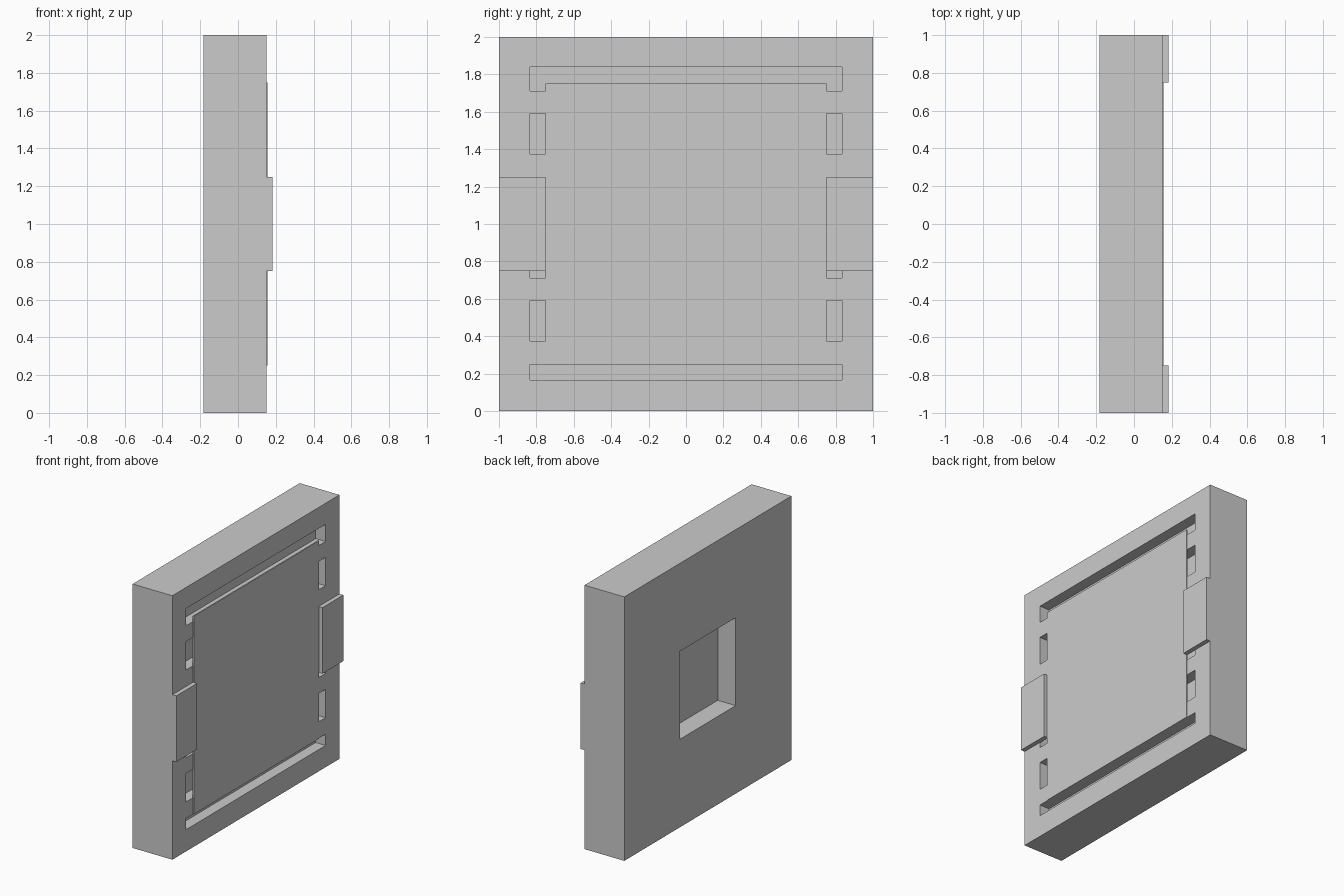
import bpy, bmesh
from mathutils import Matrix, Vector

if "Cube" in bpy.data.objects:
    bpy.data.objects.remove(bpy.data.objects["Cube"])

grey = bpy.data.materials.new("plain_grey")
grey.diffuse_color = (0.6, 0.6, 0.6, 1)
grey.use_nodes = True
grey.node_tree.nodes["Principled BSDF"].inputs["Base Color"].default_value = grey.diffuse_color


def boxes(name, spans):
    """One object made of boxes given as (x0, x1, y0, y1, z0, z1)."""
    bm = bmesh.new()
    for x0, x1, y0, y1, z0, z1 in spans:
        centre = Vector(((x0 + x1) / 2, (y0 + y1) / 2, (z0 + z1) / 2))
        size = Matrix.Diagonal((x1 - x0, y1 - y0, z1 - z0, 1))
        bmesh.ops.create_cube(bm, size=1, matrix=Matrix.Translation(centre) @ size)
    mesh = bpy.data.meshes.new(name)
    bm.to_mesh(mesh)
    bm.free()
    mesh.materials.append(grey)
    obj = bpy.data.objects.new(name, mesh)
    bpy.context.collection.objects.link(obj)
    return obj


BACK, FACE = -0.183, 0.15

# Thick square slab
slab = boxes("slab", [(BACK, FACE, -1, 1, 0, 2)])

# Recessed slots between the slats, and the square pocket in the back
slots = [(1.71, 1.84), (1.375, 1.59), (1.04, 1.25),
         (0.71, 0.92), (0.375, 0.59), (0.165, 0.25)]
cuts = [(0.067, FACE + 0.1, -0.835, 0.835, z0, z1) for z0, z1 in slots]
cuts.append((BACK - 0.1, -0.033, -0.333, 0.333, 0.667, 1.333))
cutter = boxes("recess_cutter", cuts)
cutter.hide_render = True

mod = slab.modifiers.new("recesses", 'BOOLEAN')
mod.operation = 'DIFFERENCE'
mod.solver = 'EXACT'
mod.object = cutter
bpy.context.view_layer.objects.active = slab
bpy.ops.object.modifier_apply(modifier=mod.name)
bpy.data.objects.remove(cutter)

# Thin square panel over the slats
boxes("front_panel", [(0.145, 0.155, -0.75, 0.75, 0.25, 1.75)])

# Raised clamp block on each side
for side, y in (("left", -1), ("right", 0.75)):
    boxes(side + "_clamp", [(0.147, 0.183, y, y + 0.25, 0.75, 1.25)])
